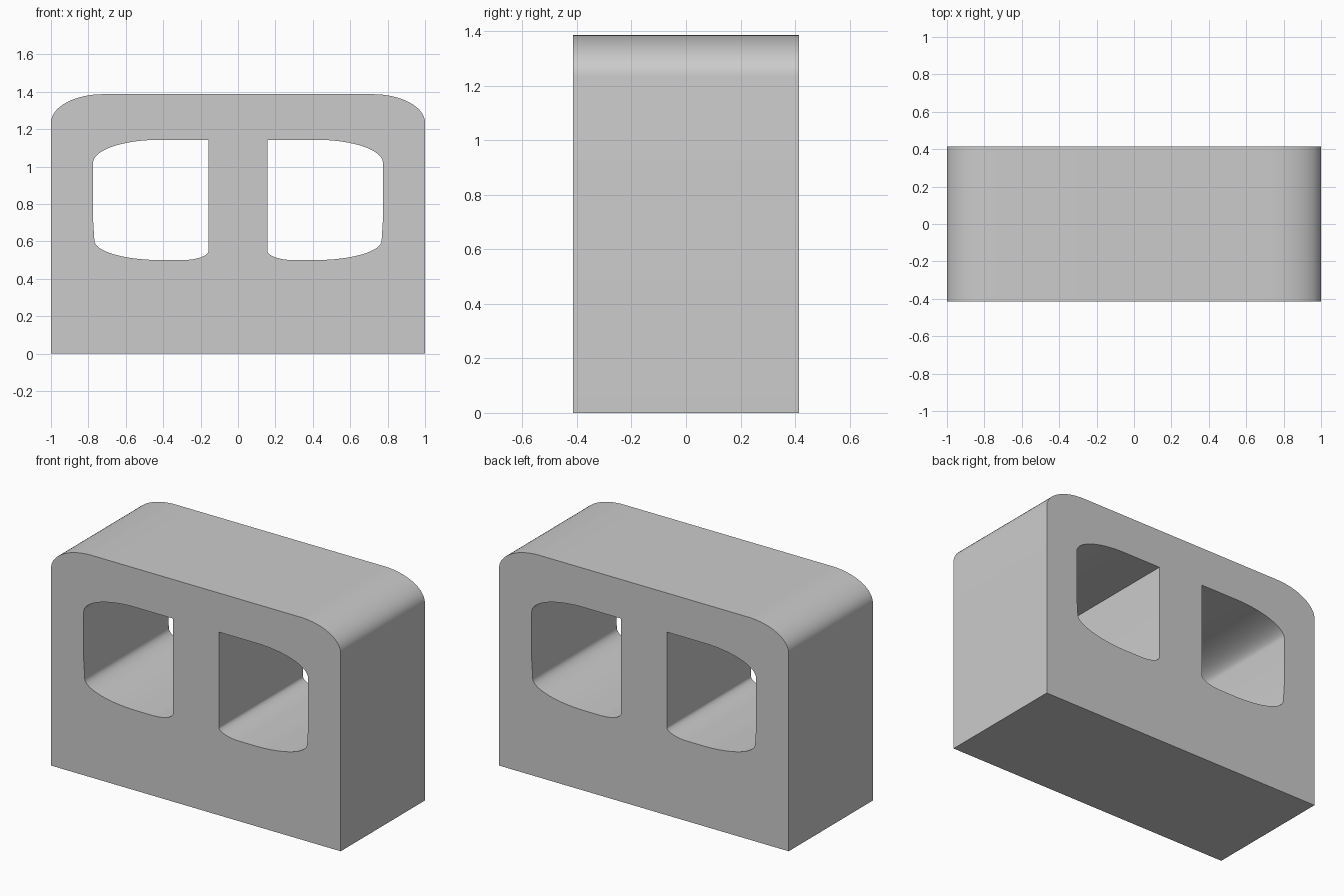
import bpy, bmesh, math
from mathutils import Matrix

cube = bpy.data.objects.get("Cube")
if cube:
    bpy.data.objects.remove(cube, do_unlink=True)

DEPTH = 0.83


def arc(cx, cz, rx, rz, start, steps=16):
    """Quarter ellipse, counter-clockwise from the start angle in degrees."""
    angles = [math.radians(start + 90 * i / steps) for i in range(steps + 1)]
    return [(cx + rx * math.cos(a), cz + rz * math.sin(a)) for a in angles]


def mirror(points):
    return [(-x, z) for x, z in reversed(points)]


# Outer outline: square foot, rounded shoulders
shoulder = [(1, 0)] + arc(0.72, 1.235, 0.28, 0.152, 0)
outline = shoulder + mirror(shoulder)

# Window opening: sharp inner top corner, the other three rounded
window = ([(0.158, 1.143)]
          + arc(0.30, 0.55, 0.142, 0.05, 180)
          + arc(0.41, 0.605, 0.358, 0.105, 270)
          + [(0.775, 0.72)]
          + arc(0.42, 1.02, 0.355, 0.123, 0))

# Filled profile with two holes, given its depth
curve = bpy.data.curves.new("block_profile", "CURVE")
curve.dimensions = "2D"
curve.fill_mode = "BOTH"
curve.extrude = DEPTH / 2
for loop in (outline, window, mirror(window)):
    spline = curve.splines.new("POLY")
    spline.points.add(len(loop) - 1)
    for point, (x, z) in zip(spline.points, loop):
        point.co = (x, z, 0, 1)
    spline.use_cyclic_u = True
profile = bpy.data.objects.new("block_profile", curve)
bpy.context.collection.objects.link(profile)
depsgraph = bpy.context.evaluated_depsgraph_get()
mesh = bpy.data.meshes.new_from_object(profile.evaluated_get(depsgraph))
bpy.data.objects.remove(profile, do_unlink=True)

# Stand the block upright and weld its caps to its sides
bm = bmesh.new()
bm.from_mesh(mesh)
bm.transform(Matrix.Rotation(math.pi / 2, 4, "X"))
bmesh.ops.remove_doubles(bm, verts=bm.verts, dist=0.0001)
bmesh.ops.recalc_face_normals(bm, faces=bm.faces)
bm.to_mesh(mesh)
bm.free()
block = bpy.data.objects.new("windowed_block", mesh)
bpy.context.collection.objects.link(block)

# Plain grey
grey = bpy.data.materials.new("plain_grey")
grey.use_nodes = True
colour = (0.6, 0.6, 0.6, 1)
grey.diffuse_color = colour
grey.node_tree.nodes["Principled BSDF"].inputs["Base Color"].default_value = colour
mesh.materials.clear()
mesh.materials.append(grey)

bpy.ops.object.select_all(action="DESELECT")
block.select_set(True)
bpy.context.view_layer.objects.active = block
bpy.ops.object.shade_smooth_by_angle(angle=math.radians(30))
